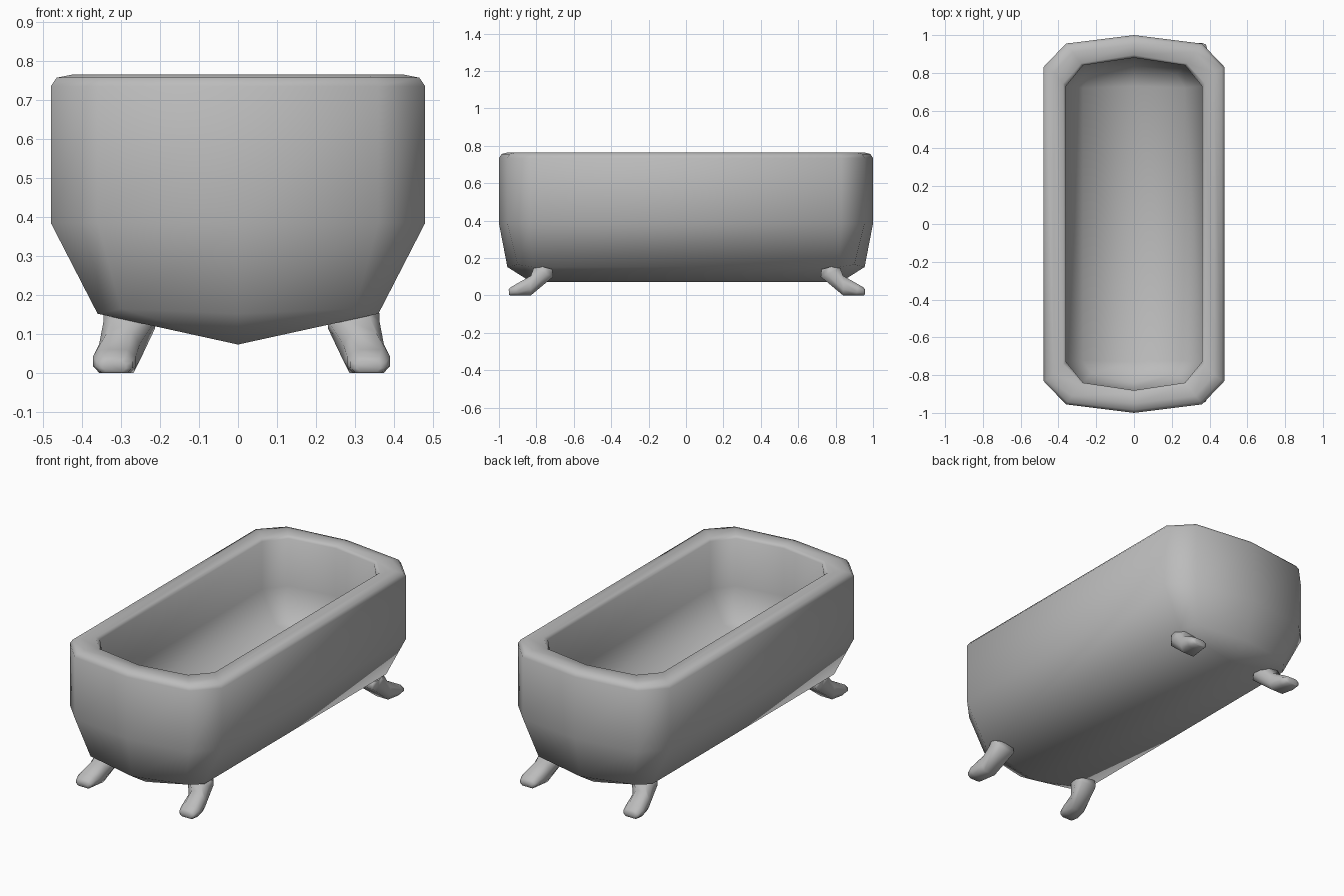
import bpy, bmesh, math

if "Cube" in bpy.data.objects:
    bpy.data.objects.remove(bpy.data.objects["Cube"])

metal = bpy.data.materials.new("grey enamel")
metal.diffuse_color = (0.5, 0.5, 0.5, 1)
metal.use_nodes = True
metal.node_tree.nodes["Principled BSDF"].inputs["Base Color"].default_value = metal.diffuse_color


def finish(bm, name, angle):
    bmesh.ops.recalc_face_normals(bm, faces=bm.faces[:])
    me = bpy.data.meshes.new(name)
    bm.to_mesh(me)
    bm.free()
    me.materials.append(metal)
    ob = bpy.data.objects.new(name, me)
    bpy.context.collection.objects.link(ob)
    bpy.ops.object.select_all(action='DESELECT')
    ob.select_set(True)
    bpy.context.view_layer.objects.active = ob
    bpy.ops.object.shade_smooth_by_angle(angle=math.radians(angle))
    return ob


def ring(bm, s, c, e):
    """Ten-sided plan from a side point, a corner point and an end point."""
    quarter = [(*s, 1, 1), (*c, 1, 1), (0, *e, 1, 1), (*c, -1, 1), (*s, -1, 1),
               (*s, -1, -1), (*c, -1, -1), (0, *e, 1, -1), (*c, 1, -1), (*s, 1, -1)]
    return [bm.verts.new((x * mx, y * my, z)) for x, y, z, mx, my in quarter]


def bridge(bm, a, b):
    n = len(a)
    for i in range(n):
        bm.faces.new((a[i], a[(i + 1) % n], b[(i + 1) % n], b[i]))


def keel(bm, r, y, z):
    """Close a ring with a shallow V bottom along the centre line."""
    kp, km = bm.verts.new((0, y, z)), bm.verts.new((0, -y, z))
    for i in range(4):
        bm.faces.new((r[i], r[i + 1], kp))
        bm.faces.new((r[i + 5], r[i + 6], km))
    bm.faces.new((r[4], r[5], km, kp))
    bm.faces.new((r[9], r[0], kp, km))


# tub shell: outside from the bottom up, over the rim, down the inside
bm = bmesh.new()
levels = [
    ((.36, .82, .152), (.30, .90, .165), (.955, .152)),
    ((.48, .83, .385), (.36, .955, .385), (1.0, .385)),
    ((.48, .83, .735), (.36, .955, .735), (1.0, .735)),
    ((.465, .825, .757), (.352, .942, .757), (.985, .757)),
    ((.425, .80, .765), (.325, .91, .765), (.95, .765)),
    ((.375, .745, .765), (.28, .85, .765), (.895, .765)),
    ((.36, .73, .75), (.27, .84, .75), (.88, .75)),
    ((.36, .73, .48), (.27, .84, .48), (.88, .48)),
    ((.27, .722, .305), (.225, .792, .315), (.84, .305)),
]
rings = [ring(bm, *lv) for lv in levels]
for a, b in zip(rings, rings[1:]):
    bridge(bm, a, b)
keel(bm, rings[0], .83, .073)
keel(bm, rings[-1], .73, .246)
finish(bm, "tub", 60)

# feet: upper and lower outline points (y, z), centre x, half width
sections = [
    ((.948, .03), (.946, .004), .335, .03),
    ((.94, .042), (.94, .0), .335, .046),
    ((.91, .06), (.90, .0), .335, .055),
    ((.83, .105), (.83, .0), .322, .052),
    ((.815, .145), (.71, .10), .297, .066),
    ((.79, .16), (.715, .14), .297, .066),
]
outline = [(-1, .3), (-.7, 0), (.7, 0), (1, .3), (1, .7), (.6, 1), (-.6, 1), (-1, .7)]
for name, mx, my, dx, dy in (("front_left_foot", -1, -1, .018, 0),
                             ("front_right_foot", 1, -1, 0, 0),
                             ("back_left_foot", -1, 1, .018, .01),
                             ("back_right_foot", 1, 1, 0, .01)):
    bm = bmesh.new()
    loops = []
    for (y1, z1), (y0, z0), x, w in sections:
        loops.append([bm.verts.new((mx * (x + u * w) + dx,
                                    my * (y0 + (y1 - y0) * t) + dy,
                                    z0 + (z1 - z0) * t)) for u, t in outline])
    for a, b in zip(loops, loops[1:]):
        bridge(bm, a, b)
    bm.faces.new(loops[0])
    bm.faces.new(loops[-1])
    finish(bm, name, 75)
